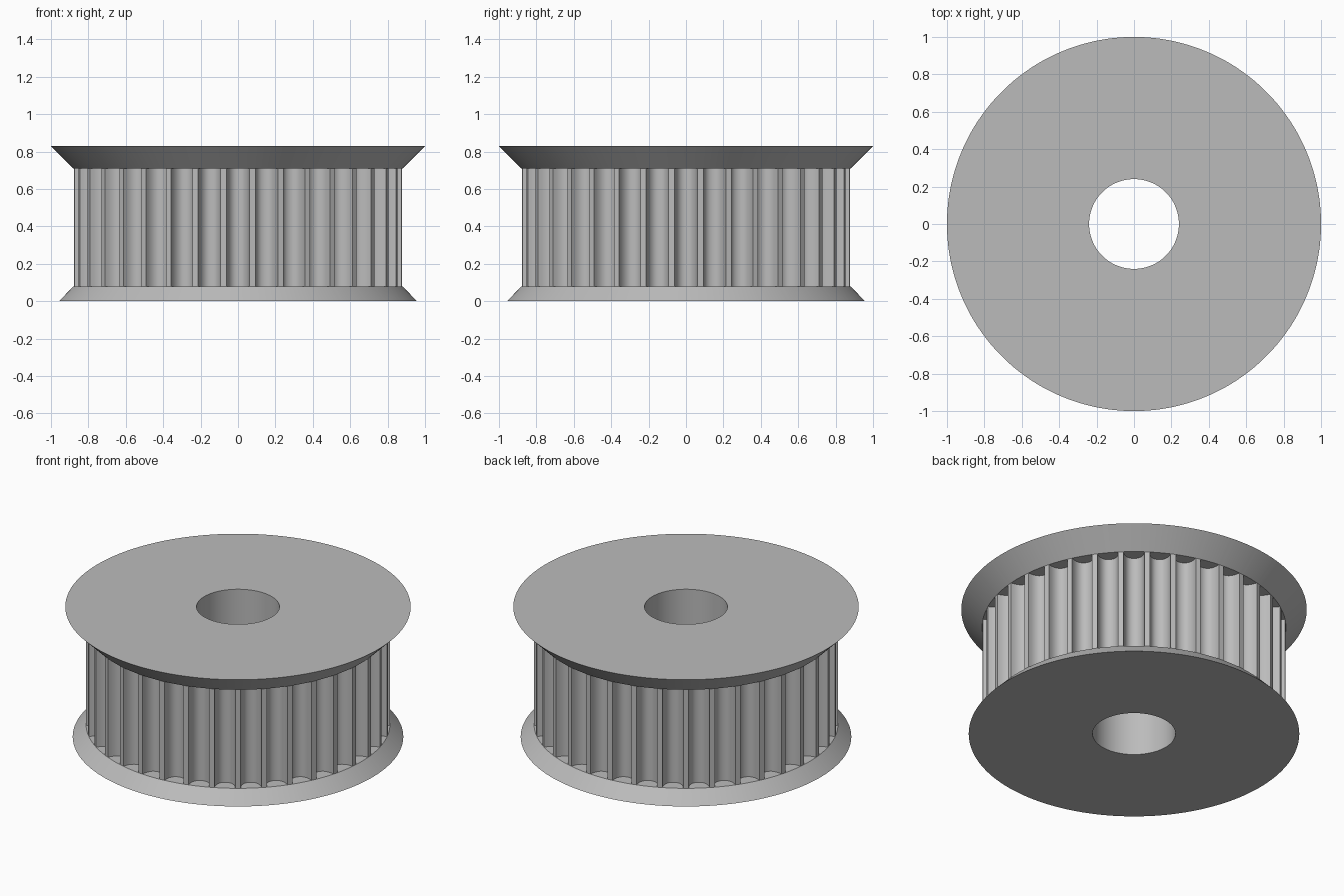
import bpy, bmesh, math

if "Cube" in bpy.data.objects:
    bpy.data.objects.remove(bpy.data.objects["Cube"])

TEETH = 36
R_BORE, R_LAND, R_TOP, R_BOTTOM = 0.24, 0.88, 1.0, 0.957
Z_LOW, Z_HIGH, HEIGHT = 0.08, 0.71, 0.83
GROOVE_DEPTH, GROOVE_HALF = 0.08, math.radians(3.98)
STEPS = 14

metal = bpy.data.materials.new("plain grey metal")
metal.diffuse_color = (0.5, 0.5, 0.5, 1)
metal.use_nodes = True
metal.node_tree.nodes["Principled BSDF"].inputs["Base Color"].default_value = metal.diffuse_color

# Angle and radius samples around the toothed rim: rounded groove, then land
samples = []
for tooth in range(TEETH):
    centre = tooth * 2 * math.pi / TEETH
    for k in range(STEPS + 1):
        t = math.pi * k / STEPS
        c, s = math.cos(t), max(0.0, math.sin(t))
        across = -math.copysign(abs(c) ** 0.87, c)
        depth = 0.0 if k in (0, STEPS) else GROOVE_DEPTH * s ** 0.87
        samples.append((centre + GROOVE_HALF * across, R_LAND - depth))

# One closed section per sample: bore, lower flange, groove, upper flange
bm = bmesh.new()
columns = []
for angle, r_groove in samples:
    section = [(R_BORE, 0), (R_BOTTOM, 0), (R_LAND, Z_LOW), (r_groove, Z_LOW),
               (r_groove, Z_HIGH), (R_LAND, Z_HIGH), (R_TOP, HEIGHT), (R_BORE, HEIGHT)]
    columns.append([bm.verts.new((r * math.cos(angle), r * math.sin(angle), z))
                    for r, z in section])

for i, a in enumerate(columns):
    b = columns[(i + 1) % len(columns)]
    for j in range(len(a)):
        n = (j + 1) % len(a)
        bm.faces.new((a[j], b[j], b[n], a[n]))

# Merge the zero-width strips on the lands
bmesh.ops.remove_doubles(bm, verts=bm.verts[:], dist=1e-5)
bmesh.ops.recalc_face_normals(bm, faces=bm.faces[:])

mesh = bpy.data.meshes.new("toothed_belt_pulley")
bm.to_mesh(mesh)
bm.free()
mesh.materials.append(metal)
pulley = bpy.data.objects.new("toothed_belt_pulley", mesh)
bpy.context.collection.objects.link(pulley)
bpy.context.view_layer.objects.active = pulley
pulley.select_set(True)
bpy.ops.object.shade_smooth_by_angle(angle=math.radians(30))
